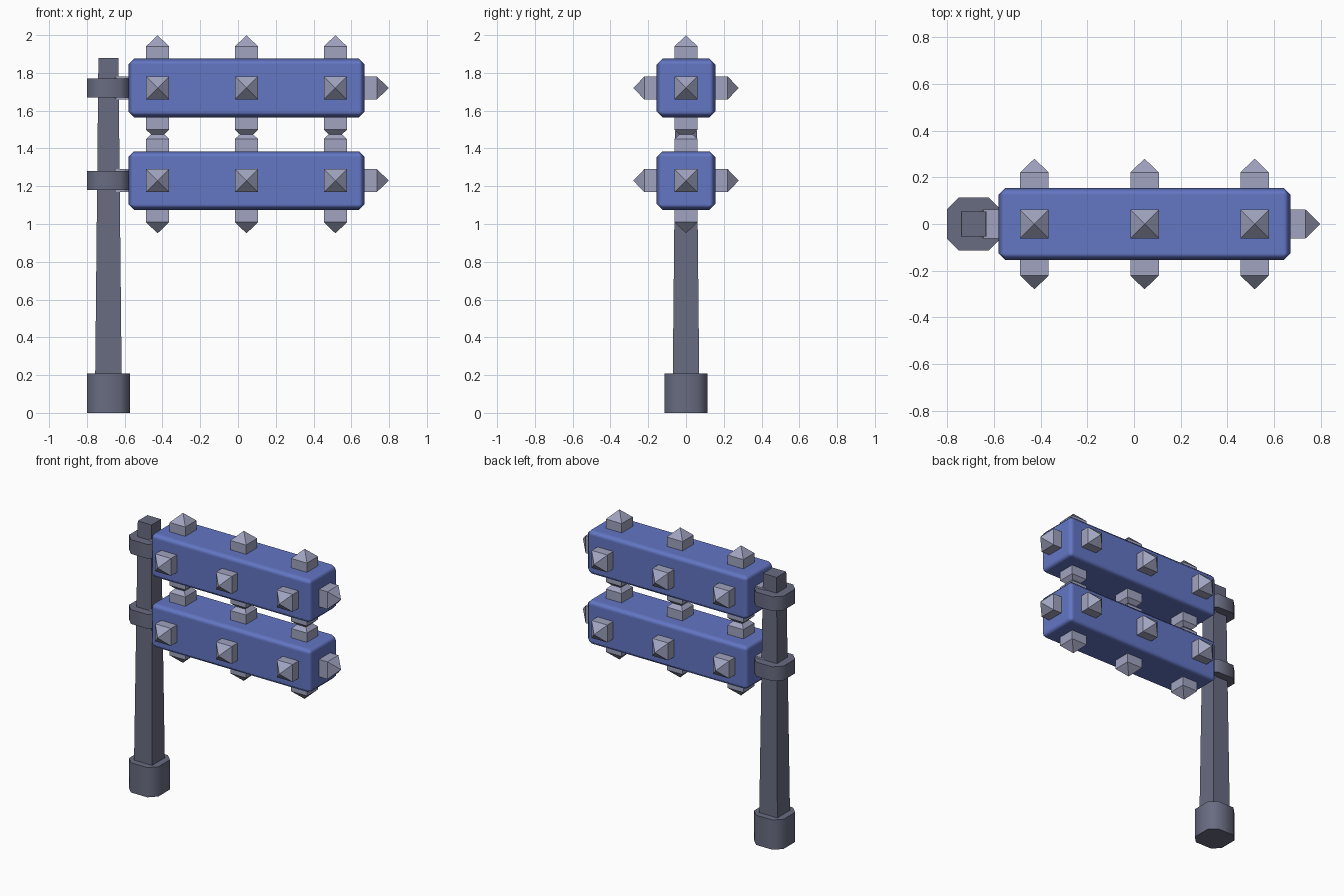
import bpy, bmesh, math
from mathutils import Vector, Matrix

if "Cube" in bpy.data.objects:
    bpy.data.objects.remove(bpy.data.objects["Cube"])


def material(name, rgb):
    m = bpy.data.materials.new(name)
    m.diffuse_color = (*rgb, 1)
    m.use_nodes = True
    m.node_tree.nodes["Principled BSDF"].inputs["Base Color"].default_value = m.diffuse_color
    return m


IRON = material("dark_iron", (0.14, 0.15, 0.22))
BLUE = material("blue_paint", (0.125, 0.18, 0.55))
STEEL = material("pale_steel", (0.35, 0.37, 0.52))

POST_X = -0.686
BAR_X, BAR_HALF, BAR_R = 0.045, 0.625, 0.155


def finish(bm, name, mat):
    bmesh.ops.recalc_face_normals(bm, faces=bm.faces)
    me = bpy.data.meshes.new(name)
    bm.to_mesh(me)
    bm.free()
    me.materials.append(mat)
    ob = bpy.data.objects.new(name, me)
    bpy.context.collection.objects.link(ob)
    return ob


def smooth(ob, degrees):
    bpy.ops.object.select_all(action='DESELECT')
    ob.select_set(True)
    bpy.context.view_layer.objects.active = ob
    bpy.ops.object.shade_smooth_by_angle(angle=math.radians(degrees))


def loft(bm, rings):
    """Join equal-length rings of points into a closed solid."""
    rows = [[bm.verts.new(p) for p in r] for r in rings]
    n = len(rows[0])
    for a, b in zip(rows, rows[1:]):
        for i in range(n):
            bm.faces.new((a[i], a[(i + 1) % n], b[(i + 1) % n], b[i]))
    bm.faces.new(rows[0])
    bm.faces.new(rows[-1])


def ring(half, z):
    return [(POST_X + sx * half, sy * half, z)
            for sx, sy in ((1, 1), (-1, 1), (-1, -1), (1, -1))]


def collar(name, z0, z1):
    # Eight-sided prism: square with cut corners
    a, b = 0.114, 0.064
    pts = [(a, -b), (a, b), (b, a), (-b, a), (-a, b), (-a, -b), (-b, -a), (b, -a)]
    bm = bmesh.new()
    loft(bm, [[(POST_X + x, y, z) for x, y in pts] for z in (z0, z1)])
    smooth(finish(bm, name, IRON), 50)


def spike(bm, origin, direction, root, shoulder, tip, h=0.061):
    # Square stud with a pyramid point
    new = Vector(direction).to_track_quat('Z', 'Y').to_matrix().to_4x4()
    m = Matrix.Translation(origin) @ new
    rows = [[bm.verts.new(m @ Vector((sx * h, sy * h, z)))
             for sx, sy in ((1, 1), (-1, 1), (-1, -1), (1, -1))]
            for z in (root, shoulder)]
    top = bm.verts.new(m @ Vector((0, 0, tip)))
    bm.faces.new(rows[0])
    for i in range(4):
        j = (i + 1) % 4
        bm.faces.new((rows[0][i], rows[0][j], rows[1][j], rows[1][i]))
        bm.faces.new((rows[1][i], rows[1][j], top))


# Tapered square post with foot
bm = bmesh.new()
loft(bm, [ring(0.071, 0.1), ring(0.053, 1.88)])
finish(bm, "post", IRON)
collar("post_foot", 0.0, 0.208)

for label, z in (("upper", 1.72), ("lower", 1.23)):
    collar(label + "_collar", z - 0.05, z + 0.05)

    # Chamfered bar
    bm = bmesh.new()
    bmesh.ops.create_cube(bm, size=2, matrix=Matrix.Translation((BAR_X, 0, z))
                          @ Matrix.Diagonal((BAR_HALF, BAR_R, BAR_R, 1)))
    bar = finish(bm, label + "_bar", BLUE)
    smooth(bar, 60)
    bev = bar.modifiers.new("chamfer", 'BEVEL')
    bev.width, bev.segments = 0.03, 1
    bev.harden_normals = True

    # Spikes on the four long sides and both ends
    bm = bmesh.new()
    for dx in (-0.471, 0, 0.471):
        for d in ((0, 1, 0), (0, -1, 0), (0, 0, 1), (0, 0, -1)):
            spike(bm, (BAR_X + dx, 0, z), d, 0.14, 0.22, 0.28)
    for s in (-1, 1):
        spike(bm, (BAR_X, 0, z), (s, 0, 0), 0.61, 0.69, 0.753)
    finish(bm, label + "_spikes", STEEL)
